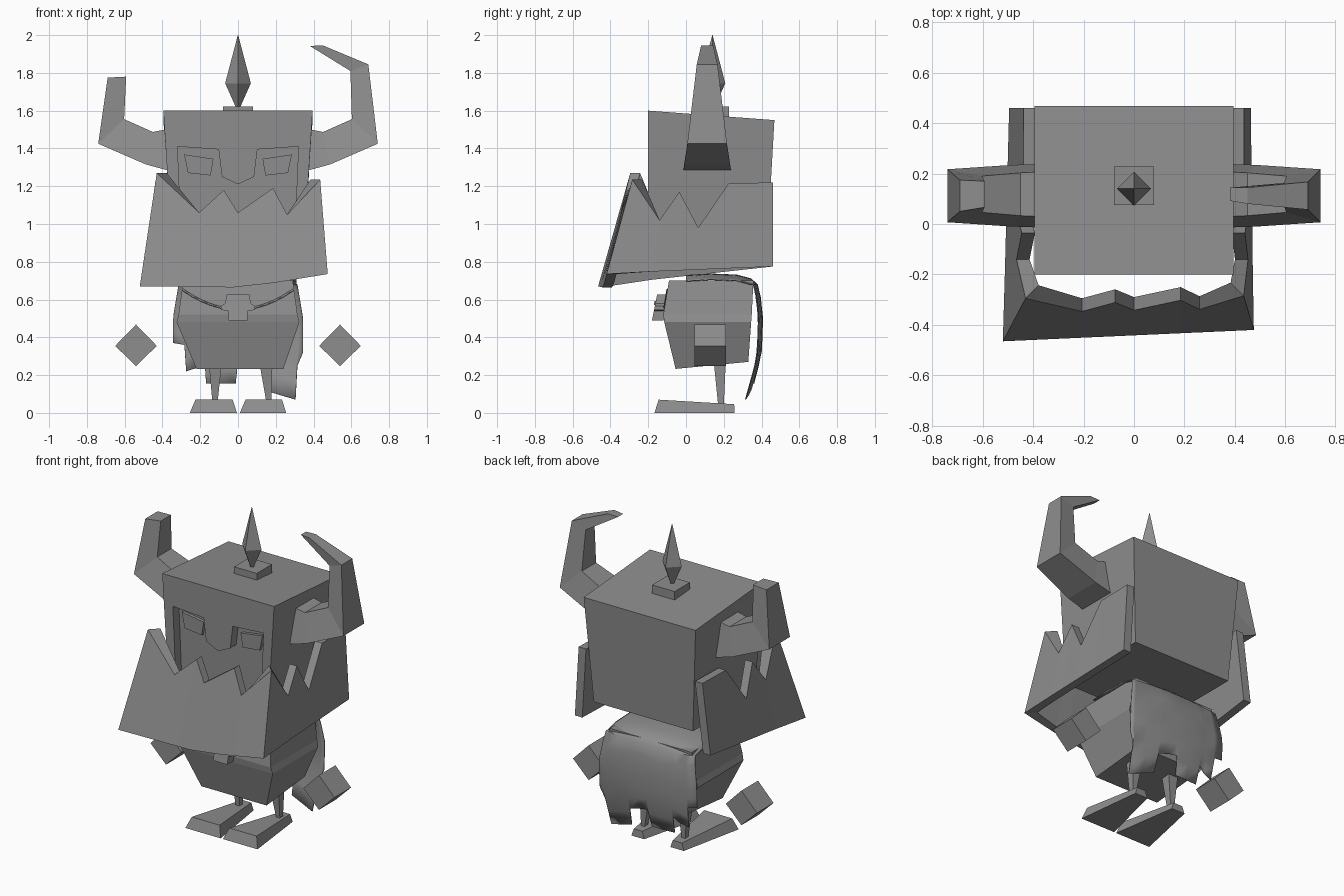
import bpy, bmesh, math
from mathutils import Vector

if "Cube" in bpy.data.objects:
    bpy.data.objects.remove(bpy.data.objects["Cube"])

grey = bpy.data.materials.new("stone_grey")
grey.diffuse_color = (0.27, 0.27, 0.27, 1)
grey.use_nodes = True
grey.node_tree.nodes["Principled BSDF"].inputs["Base Color"].default_value = grey.diffuse_color


def make(name, verts, faces):
    """Mesh object with outward normals and the grey material."""
    me = bpy.data.meshes.new(name)
    me.from_pydata([Vector(v) for v in verts], [], faces)
    bm = bmesh.new()
    bm.from_mesh(me)
    bmesh.ops.recalc_face_normals(bm, faces=bm.faces)
    bm.to_mesh(me)
    bm.free()
    me.materials.append(grey)
    ob = bpy.data.objects.new(name, me)
    bpy.context.collection.objects.link(ob)
    return ob


def loft(name, rings):
    """Closed solid through rings with equal point counts."""
    n = len(rings[0])
    verts = [p for r in rings for p in r]
    faces = [(k * n + i, k * n + (i + 1) % n, (k + 1) * n + (i + 1) % n, (k + 1) * n + i)
             for k in range(len(rings) - 1) for i in range(n)]
    last = (len(rings) - 1) * n
    faces += [tuple(range(n)), tuple(range(last, last + n))]
    return make(name, verts, faces)


def rect(x0, x1, y0, y1, z0, z1=None):
    """Horizontal ring; z0 at the front edge, z1 at the back edge."""
    z1 = z0 if z1 is None else z1
    return [(x0, y0, z0), (x1, y0, z0), (x1, y1, z1), (x0, y1, z1)]


def plate(name, outline, y0, y1, lean=0.0):
    """Outline in x and z, extruded along y, leaning back with height."""
    zm = min(z for _, z in outline)
    return loft(name, [[(x, y + lean * (z - zm), z) for x, z in outline] for y in (y0, y1)])


def interp(pts, v):
    for (a, fa), (b, fb) in zip(pts, pts[1:]):
        if a <= v <= b:
            return fa + (fb - fa) * (v - a) / (b - a)
    return pts[0][1] if v < pts[0][0] else pts[-1][1]


# Head block with a recessed mask opening
head = loft("head", [rect(-0.35, 0.35, -0.2, 0.43, 0.88),
                     rect(-0.395, 0.395, -0.2, 0.468, 1.6, 1.55)])
half = [(0, 1.21), (0.085, 1.25), (0.103, 1.395), (0.32, 1.41), (0.30, 0.95)]
opening = half + [(-x, z) for x, z in reversed(half[1:])]
cutter = plate("mask_cutter", opening, -0.4, -0.14)
mod = head.modifiers.new("mask_opening", 'BOOLEAN')
mod.operation = 'DIFFERENCE'
mod.solver = 'EXACT'
mod.object = cutter
bpy.context.view_layer.objects.active = head
bpy.ops.object.modifier_apply(modifier=mod.name)
bpy.data.objects.remove(cutter)

# Eyes
for side, s in (("left", -1), ("right", 1)):
    plate(side + "_eye", [(s * x, z) for x, z in
          [(0.285, 1.368), (0.13, 1.345), (0.145, 1.257), (0.265, 1.27)]], -0.16, -0.135)

# Beard: jagged wall around front and sides, open at the back
side_teeth = [(0.46, 1.22), (0.225, 1.215), (0.065, 0.98), (-0.035, 1.17), (-0.14, 1.02)]
front_teeth = [(-0.43, 1.27), (-0.206, 1.06), (-0.075, 1.18), (0, 1.06),
               (0.185, 1.19), (0.26, 1.05), (0.435, 1.235)]
T = 0.052
rings = []


def beard_ring(top, bottom, dx, dy):
    shift = Vector((dx * T, dy * T, 0))
    top, bottom = Vector(top), Vector(bottom)
    rings.append([top, bottom, bottom + shift, top + shift])


def beard_side(s):
    for y, z in (side_teeth if s < 0 else reversed(side_teeth)):
        f = (y + 0.44) / 0.9
        if s < 0:
            bot = (-0.52 + 0.025 * f, y - 0.06 * (1 - f), 0.67 + 0.105 * f)
            top = (-0.515 + 0.14 * (z - 0.67), y, z)
        else:
            bot = (0.475 - 0.012 * f, y - 0.06 * (1 - f), 0.735 + 0.04 * f)
            top = (0.475 - 0.08 * (z - 0.735), y, z)
        beard_ring(top, bot, -s, 0)


beard_side(-1)
for i, (x, z) in enumerate(front_teeth):
    f = (x + 0.43) / 0.865
    bot = (-0.52 + 0.995 * f, -0.465 + 0.045 * f,
           interp([(-0.52, 0.67), (0.04, 0.664), (0.475, 0.735)], -0.52 + 0.995 * f))
    y = -0.295 - 0.27 * (1.27 - z) + 0.02 * f
    beard_ring((x, y, z), bot, 1 if i == 0 else (-1 if i == 6 else 0), 1)
beard_side(1)
loft("beard", rings)


# Horns: each row is outer x, z, inner x, z, half depth outer, half depth inner
def horn(name, s, rows):
    loft(name, [[(s * ox, 0.112 - ho, oz), (s * ox, 0.112 + ho, oz),
                 (s * ix, 0.118 + hi, iz), (s * ix, 0.118 - hi, iz)]
                for ox, oz, ix, iz, ho, hi in rows])


root = [(0.34, 1.275, 0.34, 1.51, 0.127, 0.09), (0.487, 1.315, 0.45, 1.487, 0.122, 0.085),
        (0.74, 1.425, 0.603, 1.555, 0.105, 0.072)]
horn("curled_horn", 1, root + [(0.69, 1.845, 0.595, 1.81, 0.055, 0.045),
                               (0.45, 1.945, 0.38, 1.943, 0.032, 0.026)])
horn("broken_horn", -1, root + [(0.69, 1.775, 0.592, 1.78, 0.062, 0.052)])

# Crown slab and spike
loft("spike_base", [rect(-0.08, 0.08, 0.075, 0.228, 1.55), rect(-0.08, 0.08, 0.075, 0.228, 1.622)])
loft("spike", [[(r * math.cos(a * math.pi / 2), 0.14 + r * math.sin(a * math.pi / 2), z)
                for a in range(4)] for z, r in ((1.61, 0.008), (1.745, 0.068), (2.0, 0.001))])

# Torso
loft("torso", [rect(-0.22, 0.24, -0.055, 0.33, 0.233, 0.27),
               rect(-0.325, 0.325, -0.115, 0.345, 0.48),
               rect(-0.315, 0.315, -0.12, 0.348, 0.52),
               rect(-0.29, 0.29, -0.09, 0.357, 0.70)])

# Necklace cord hanging on the chest
cu = bpy.data.curves.new("cord_path", 'CURVE')
cu.dimensions = '3D'
sp = cu.splines.new('POLY')
N = 12
sp.points.add(N)
for i in range(N + 1):
    x = -0.295 + 0.59 * i / N
    z = 0.548 + 0.105 * (x / 0.295) ** 2
    sp.points[i].co = (x, -0.12 + (z - 0.52) * 0.167, z, 1)
cu.bevel_depth = 0.006
cu.bevel_resolution = 0
cu.materials.append(grey)
bpy.context.collection.objects.link(bpy.data.objects.new("necklace_cord", cu))

# Skull pendant with eye plates
half = [(0.05, 0.49), (0.05, 0.54), (0.09, 0.545), (0.09, 0.565), (0.068, 0.58), (0.06, 0.628)]
plate("skull_pendant", half + [(-x, z) for x, z in reversed(half)], -0.18, -0.118, 0.2)
for s in (-1, 1):
    plate("skull_eye", [(s * 0.02, 0.57), (s * 0.055, 0.57), (s * 0.055, 0.592), (s * 0.02, 0.592)],
          -0.171, -0.163, 0.2)

# Ragged cape over the shoulders and down the back
hem = [(-0.34, 0.37), (-0.28, 0.36), (-0.272, 0.22), (-0.21, 0.24), (-0.175, 0.27), (-0.168, 0.155),
       (-0.09, 0.155), (-0.012, 0.155), (0, 0.27), (0.06, 0.26), (0.13, 0.24), (0.14, 0.12),
       (0.22, 0.095), (0.305, 0.07), (0.312, 0.25), (0.34, 0.32)]
back = [(0.07, 0.335), (0.2, 0.375), (0.33, 0.402), (0.5, 0.408), (0.62, 0.395), (0.68, 0.38)]
verts, R = [], 11
for x, end in hem:
    u = x / 0.34
    for y, z in ((0.0, 0.73), (0.13, 0.738), (0.27, 0.732), (0.345, 0.712)):
        verts.append((u * 0.31, y, z - 0.03 * u * u))
    for j in range(R - 4):
        z = 0.68 + (end - 0.68) * j / (R - 5)
        wide = interp([(0.07, 0.34), (0.35, 0.345), (0.5, 0.345), (0.68, 0.315)], z)
        verts.append((u * wide, interp(back, z) - 0.022 * u * u, z))
faces = [(c * R + j, (c + 1) * R + j, (c + 1) * R + j + 1, c * R + j + 1)
         for c in range(len(hem) - 1) for j in range(R - 1)]
cape = make("cape", verts, faces)
sol = cape.modifiers.new("thickness", 'SOLIDIFY')
sol.thickness = 0.005
bpy.ops.object.select_all(action='DESELECT')
cape.select_set(True)
bpy.context.view_layer.objects.active = cape
bpy.ops.object.shade_smooth_by_angle(angle=math.radians(40))

# Floating fists
for side, s in (("left", -1), ("right", 1)):
    diamond = [(0.43, 0.355), (0.54, 0.468), (0.65, 0.355), (0.54, 0.247)]
    plate(side + "_fist", [(s * x, z) for x, z in diamond], 0.045, 0.212)

# Legs and wedge feet: hip x, ankle x, toe and heel extents
for side, hip, ankle, t0, t1, h0, h1 in (("left", -0.12, -0.122, -0.255, -0.006, -0.165, -0.07),
                                         ("right", 0.148, 0.165, 0.01, 0.255, 0.115, 0.205)):
    loft(side + "_leg", [rect(ankle - 0.012, ankle + 0.012, 0.17, 0.2, 0.04),
                         rect(hip - 0.034, hip + 0.034, 0.148, 0.21, 0.26)])
    loft(side + "_foot", [[(t0, -0.167, 0), (t1, -0.167, 0), (h1, 0.258, 0), (h0, 0.258, 0)],
                          [(t0 + 0.03, -0.145, 0.07), (t1 - 0.022, -0.145, 0.07),
                           (h1 - 0.015, 0.255, 0.046), (h0 + 0.015, 0.255, 0.046)]])
